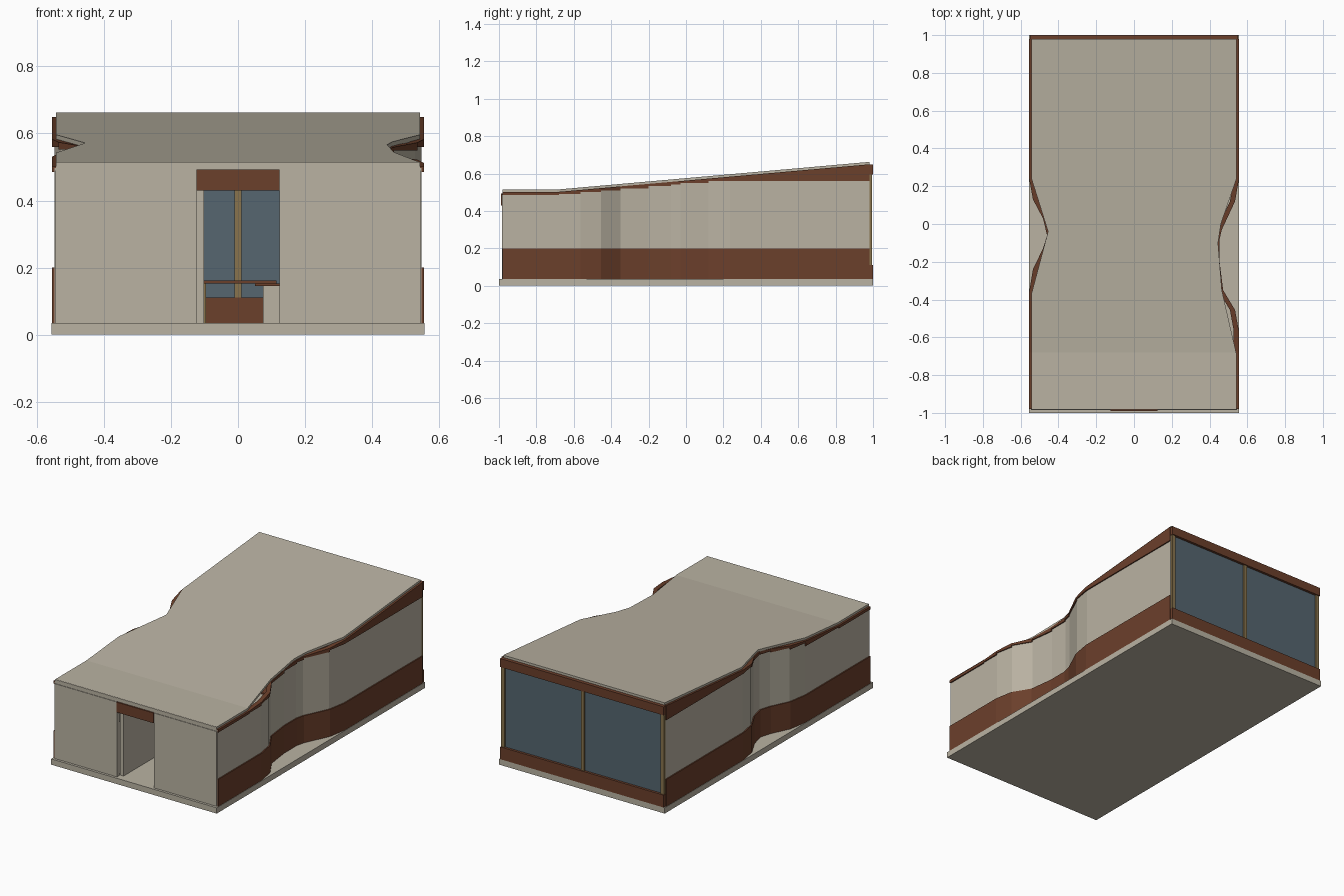
import bpy, bmesh

if "Cube" in bpy.data.objects:
    bpy.data.objects.remove(bpy.data.objects["Cube"])


def material(name, rgb):
    m = bpy.data.materials.new(name)
    m.diffuse_color = (*rgb, 1)
    m.use_nodes = True
    m.node_tree.nodes["Principled BSDF"].inputs["Base Color"].default_value = m.diffuse_color
    return m


CREAM = material("cream_plaster", (0.49, 0.45, 0.365))
BROWN = material("brown_wood", (0.148, 0.05, 0.024))
GLASS = material("dark_glass", (0.092, 0.133, 0.163))
GOLD = material("tan_frame", (0.25, 0.175, 0.075))

FLOOR = 0.035
# Plan outlines of the two pinched side walls, as (y, x)
RIGHT = [(-0.98, 0.548), (-0.565, 0.548), (-0.455, 0.528), (-0.35, 0.465), (-0.2, 0.446),
         (-0.08, 0.446), (-0.03, 0.458), (0.12, 0.528), (0.235, 0.548), (0.98, 0.548)]
LEFT = [(-0.98, -0.548), (-0.36, -0.548), (-0.24, -0.528), (-0.13, -0.475), (-0.06, -0.453),
        (0.03, -0.475), (0.13, -0.528), (0.24, -0.548), (0.98, -0.548)]
# Roof edges, slightly different from the walls below
ROOF_R = [(-0.98, 0.543), (-0.69, 0.543), (-0.35, 0.465), (-0.1, 0.445), (0.0, 0.46), (0.24, 0.543), (0.98, 0.543)]
ROOF_L = [(-0.98, -0.543), (-0.37, -0.543), (-0.04, -0.455), (0.12, -0.505), (0.24, -0.543), (0.98, -0.543)]


def interp(pts, y):
    for (y0, x0), (y1, x1) in zip(pts, pts[1:]):
        if y <= y1:
            return x0 + (x1 - x0) * (y - y0) / (y1 - y0)
    return pts[-1][1]


def roof_z(y):
    return 0.515 + max(0, y + 0.68) * 0.147 / 1.66


def finish(name, bm, mat):
    bmesh.ops.recalc_face_normals(bm, faces=bm.faces)
    me = bpy.data.meshes.new(name)
    bm.to_mesh(me)
    bm.free()
    me.materials.append(mat)
    ob = bpy.data.objects.new(name, me)
    bpy.context.collection.objects.link(ob)
    return ob


def loft(name, rings, mat):
    """Skin a row of four-point sections and cap both ends."""
    bm = bmesh.new()
    vs = [[bm.verts.new(p) for p in r] for r in rings]
    for a, b in zip(vs, vs[1:]):
        for i in range(4):
            j = (i + 1) % 4
            bm.faces.new((a[i], a[j], b[j], b[i]))
    bm.faces.new(vs[0])
    bm.faces.new(vs[-1])
    return finish(name, bm, mat)


def box(name, x, y, z, mat):
    return loft(name, [[(x[0], v, z[0]), (x[1], v, z[0]), (x[1], v, z[1]), (x[0], v, z[1])] for v in y], mat)


def section(y, outer, inner, z0, z1):
    return [(outer, y, z0), (inner, y, z0), (inner, y, z1), (outer, y, z1)]


# Floor slab
box("floor_slab", (-0.557, 0.557), (-1, 1), (0, FLOOR), CREAM)

# Pinched side walls with a brown base band and a stepped brown top band
for side, path, s in (("right", RIGHT, 1), ("left", LEFT, -1)):
    path = sorted(path + [(-0.68, s * 0.548)])
    loft(side + "_wall",
         [section(y, x, x - s * 0.02, FLOOR, roof_z(y) - 0.018) for y, x in path], CREAM)
    loft(side + "_base_band",
         [section(y, x + s * 0.007, x - s * 0.001, FLOOR, 0.2) for y, x in path], BROWN)
    for i, ((y0, x0), (y1, x1)) in enumerate(zip(path, path[1:])):
        bottom = min(0.56, roof_z((y0 + y1) / 2) - 0.03)
        loft(f"{side}_top_band_{i}",
             [section(y, x + s * 0.007, x - s * 0.02, min(bottom, roof_z(y) - 0.022), roof_z(y) - 0.013)
              for y, x in ((y0, x0), (y1, x1))], BROWN)

# Sloping roof sheet
rows = sorted({p[0] for p in ROOF_L + ROOF_R} | {-0.68})
loft("roof", [[(interp(ROOF_L, y), y, roof_z(y) - 0.014), (interp(ROOF_R, y), y, roof_z(y) - 0.014),
               (interp(ROOF_R, y), y, roof_z(y)), (interp(ROOF_L, y), y, roof_z(y))] for y in rows], CREAM)
box("roof_front_edge", (-0.543, 0.543), (-0.982, -0.96), (0.49, 0.514), CREAM)

# Front wall either side of the doorway, with lintel
for side, s in (("left", -1), ("right", 1)):
    box(side + "_front_wall", sorted((s * 0.124, s * 0.545)), (-0.985, -0.96), (FLOOR, 0.49), CREAM)
box("door_lintel", (-0.124, 0.124), (-0.99, -0.96), (0.43, 0.492), BROWN)

# Interior partition and counter beyond the doorway
box("entry_partition", (-0.124, -0.101), (-0.955, -0.5), (FLOOR, 0.45), CREAM)
box("counter", (0.075, 0.25), (-0.35, -0.15), (FLOOR, 0.145), CREAM)
box("counter_top", (0.05, 0.26), (-0.37, -0.13), (0.145, 0.153), BROWN)
box("table_top", (-0.12, 0.115), (0.15, 0.4), (0.152, 0.162), BROWN)
for i, x in enumerate((-0.1, 0.1)):
    box(f"table_leg_{i}", (x - 0.005, x + 0.005), (0.27, 0.28), (FLOOR, 0.152), GOLD)

# Glazed back wall
box("back_glass", (-0.54, 0.54), (0.98, 0.985), (0.1, 0.61), GLASS)
box("back_sill", (-0.55, 0.55), (0.972, 1), (FLOOR, 0.11), BROWN)
box("back_fascia", (-0.55, 0.55), (0.975, 1), (0.595, 0.647), BROWN)
for i, x in enumerate((-0.536, 0, 0.536)):
    box(f"back_post_{i}", (x - 0.011, x + 0.011), (0.972, 0.994), (0.11, 0.597), GOLD)
